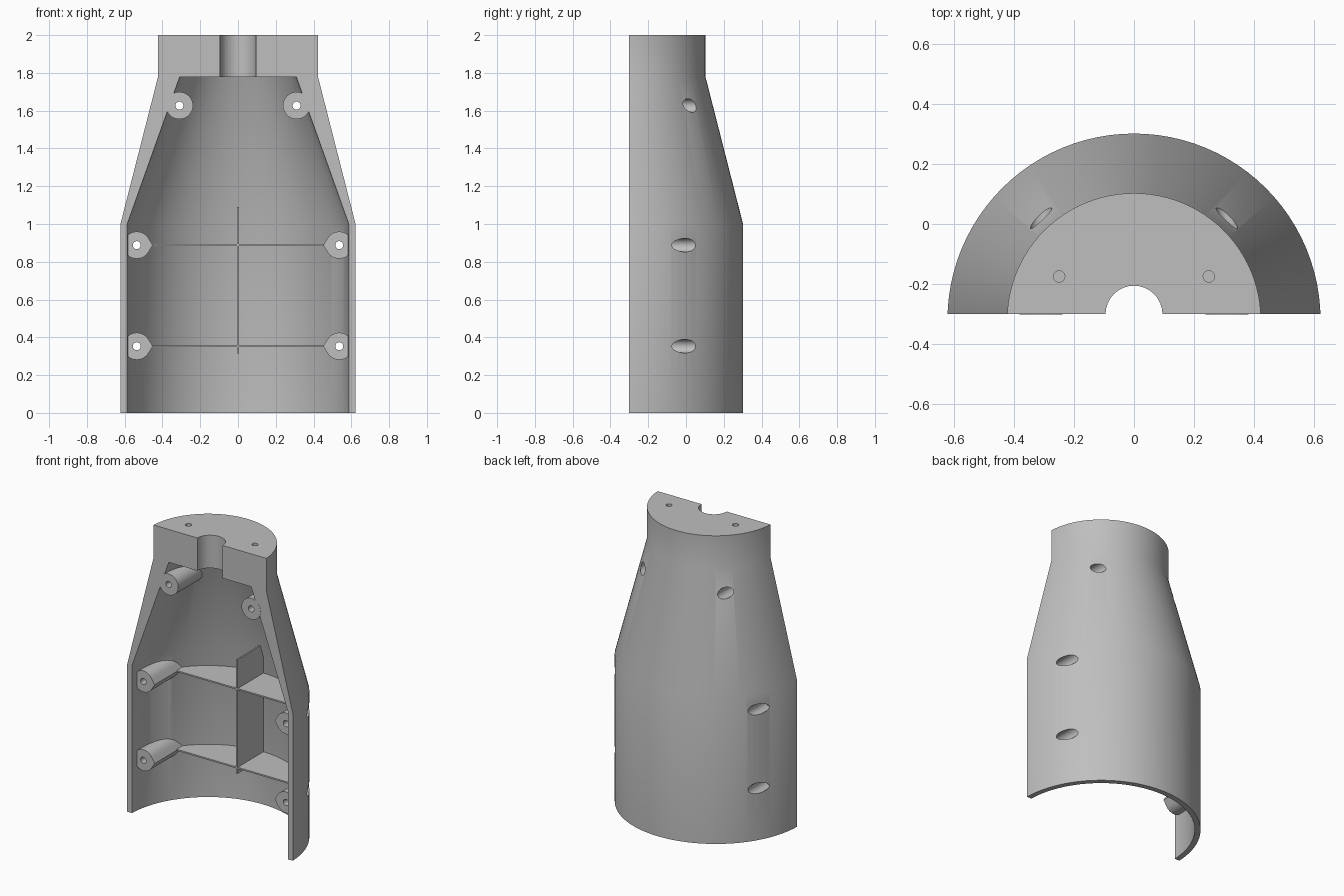
import bpy, bmesh, math
from mathutils import Matrix

cube = bpy.data.objects.get("Cube")
if cube:
    bpy.data.objects.remove(cube, do_unlink=True)

AXIS_Y, FRONT = -0.321, -0.301
FASTENERS = [("upper", 0.31, 1.627), ("middle", 0.536, 0.888), ("lower", 0.536, 0.353)]

grey = bpy.data.materials.new("plain grey")
grey.use_nodes = True
grey.diffuse_color = (0.52, 0.52, 0.52, 1)
grey.node_tree.nodes["Principled BSDF"].inputs["Base Color"].default_value = (0.52, 0.52, 0.52, 1)


def add_object(name, bm):
    bmesh.ops.recalc_face_normals(bm, faces=bm.faces)
    mesh = bpy.data.meshes.new(name)
    bm.to_mesh(mesh)
    bm.free()
    mesh.materials.append(grey)
    ob = bpy.data.objects.new(name, mesh)
    bpy.context.collection.objects.link(ob)
    return ob


def lathe(name, profile, matrix, steps=32, point=None):
    """Watertight solid of revolution; point = angle of an optional teardrop tip."""
    bm = bmesh.new()
    rings = []
    for radius, z in profile:
        if radius == 0:
            rings.append([bm.verts.new((0, 0, z))] * steps)
            continue
        ring = []
        for i in range(steps):
            a = math.tau * i / steps
            r = radius
            if point is not None:
                away = abs(math.remainder(a - point, math.tau))
                r /= math.cos(max(0, math.radians(32) - away))
            ring.append(bm.verts.new((r * math.cos(a), r * math.sin(a), z)))
        rings.append(ring)
    for low, high in zip(rings, rings[1:]):
        for i in range(steps):
            j = (i + 1) % steps
            corners = dict.fromkeys((low[i], low[j], high[j], high[i]))
            bm.faces.new(list(corners))
    bm.transform(matrix)
    return add_object(name, bm)


def rod(name, radius, start, end, matrix, point=None):
    return lathe(name, [(0, start), (radius, start), (radius, end), (0, end)],
                 matrix, point=point)


def box(name, low, high):
    bm = bmesh.new()
    bmesh.ops.create_cube(bm, size=1)
    for v in bm.verts:
        v.co = [(a + b) / 2 + c * (b - a) for a, b, c in zip(low, high, v.co)]
    return add_object(name, bm)


def boolean(ob, operation, *others):
    """Apply each boolean, using the second solver if the first changes nothing."""
    for other in others:
        for solver in ("MANIFOLD", "EXACT"):
            mod = ob.modifiers.new("boolean", "BOOLEAN")
            mod.operation, mod.solver, mod.object = operation, solver, other
            bpy.context.view_layer.update()
            graph = bpy.context.evaluated_depsgraph_get()
            mesh = bpy.data.meshes.new_from_object(ob.evaluated_get(graph))
            ob.modifiers.clear()
            if len(mesh.vertices) not in (0, len(ob.data.vertices)):
                ob.data = mesh
                break


def along_y(x, z):
    return Matrix.Translation((x, 0, z)) @ Matrix.Rotation(-math.pi / 2, 4, "X")


# Shell body, and a core that trims inner parts inside the wall
upright = Matrix.Translation((0, AXIS_Y, 0))
shell = lathe("half_shell", [(0, 1.777), (0.31, 1.777), (0.587, 1), (0.587, 0),
                             (0.623, 0), (0.623, 1), (0.424, 1.78),
                             (0.424, 2), (0, 2)], upright, 96)
core = lathe("core_trimmer", [(0, -0.1), (0.603, -0.1), (0.603, 1),
                              (0.39, 1.77), (0, 1.77)], upright, 96)
front_cut = box("front_cutter", (-1, -2, -1), (1, FRONT, 3))
neck = rod("neck_cutter", 0.095, 1.7, 2.1, Matrix.Translation((0, FRONT, 0)))

# Stepped screw holes: narrow bore from the front, wide recess from the back
sides = [(level, side, x * side, z) for level, x, z in FASTENERS for side in (-1, 1)]
holes = [lathe("screw_hole_cutter", [(0, -0.5), (0.021, -0.5), (0.021, -0.14),
                                     (0.036, -0.14), (0.036, 0.5), (0, 0.5)],
               along_y(x, z)) for level, side, x, z in sides]
pins = [rod("pin_hole_cutter", 0.019, 1.88, 2.1,
            Matrix.Translation((x, -0.175, 0))) for x in (-0.25, 0.25)]
boolean(shell, "DIFFERENCE", front_cut, neck, *holes, *pins)
parts = [shell]

# Screw bosses; those on ribs taper towards the rib
for (level, side, x, z), hole in zip(sides, holes):
    top = level == "upper"
    inward = math.pi if side > 0 else 0
    boss = rod(f"{level}_boss_{'left' if side > 0 else 'right'}", 0.072,
               FRONT - 0.001 if top else -0.25, 0.4, along_y(x, z),
               None if top else inward)
    boolean(boss, "INTERSECT", core)
    boolean(boss, "DIFFERENCE", hole)
    parts.append(boss)

# Stiffening ribs
ribs = [box("middle_rib", (-0.497, -0.01, 0.883), (0.497, 0.4, 0.893)),
        box("lower_rib", (-0.497, -0.01, 0.348), (0.497, 0.4, 0.358)),
        box("upright_rib", (-0.005, -0.015, 0.315), (0.005, 0.4, 1.09))]
for rib in ribs:
    boolean(rib, "INTERSECT", core)
parts += ribs

for helper in [core, front_cut, neck, *holes, *pins]:
    bpy.data.objects.remove(helper, do_unlink=True)

# Smooth curved faces, keep hard edges
bpy.ops.object.select_all(action="DESELECT")
for ob in parts:
    ob.select_set(True)
bpy.context.view_layer.objects.active = shell
bpy.ops.object.shade_smooth_by_angle(angle=math.radians(30))
